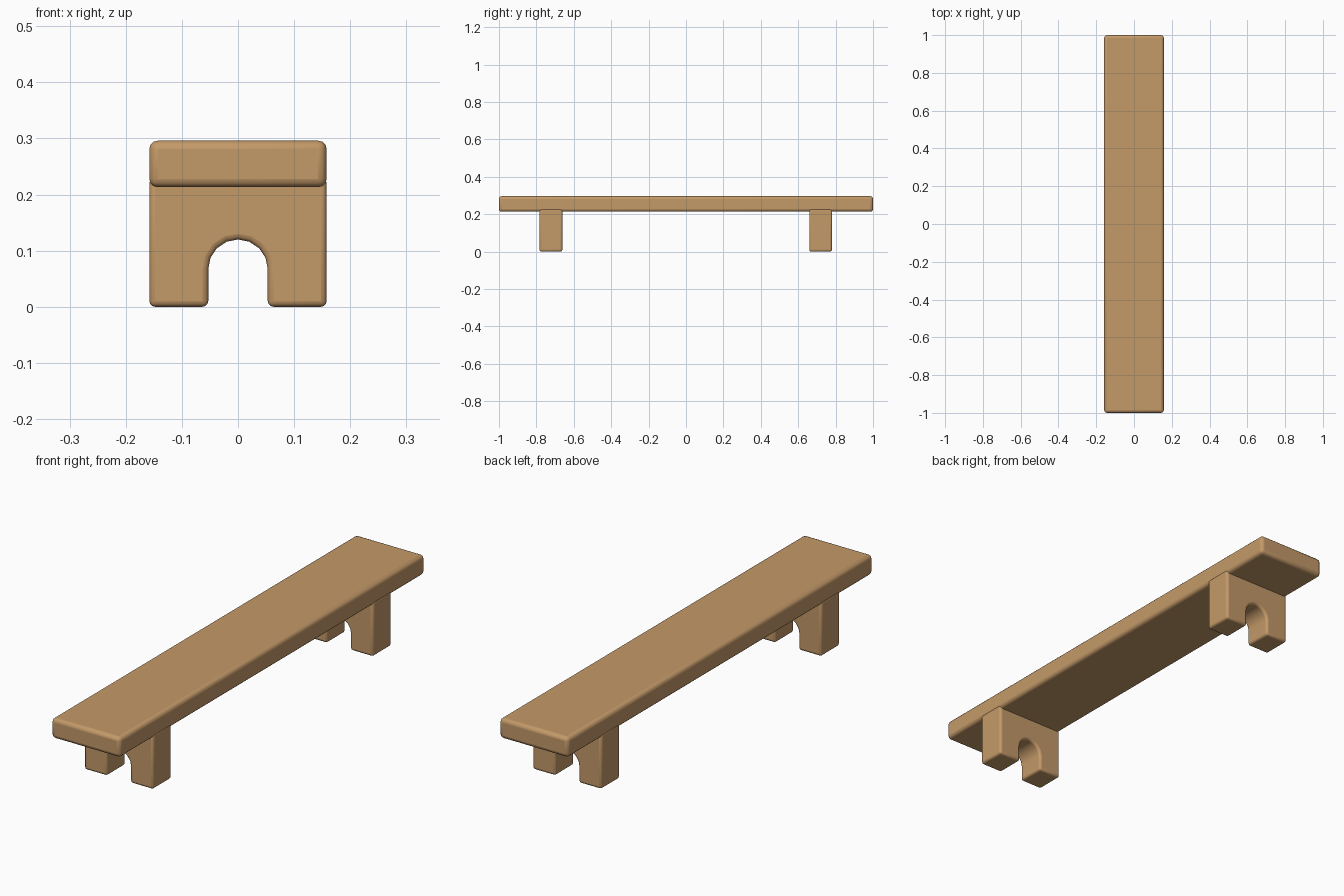
import bpy, bmesh, math

if "Cube" in bpy.data.objects:
    bpy.data.objects.remove(bpy.data.objects["Cube"])

wood = bpy.data.materials.new("wood")
wood.diffuse_color = (0.55, 0.32, 0.14, 1)
wood.use_nodes = True
wood.node_tree.nodes["Principled BSDF"].inputs["Base Color"].default_value = wood.diffuse_color


def plank(name, profile, y0, y1, bevel):
    """Extrude an x-z profile along y and round its sharp edges."""
    bm = bmesh.new()
    face = bm.faces.new([bm.verts.new((x, y0, z)) for x, z in profile])
    ext = bmesh.ops.extrude_face_region(bm, geom=[face])
    moved = [v for v in ext["geom"] if isinstance(v, bmesh.types.BMVert)]
    bmesh.ops.translate(bm, verts=moved, vec=(0, y1 - y0, 0))
    bmesh.ops.recalc_face_normals(bm, faces=bm.faces)
    mesh = bpy.data.meshes.new(name)
    bm.to_mesh(mesh)
    bm.free()
    mesh.materials.append(wood)
    ob = bpy.data.objects.new(name, mesh)
    bpy.context.collection.objects.link(ob)
    mod = ob.modifiers.new("rounding", "BEVEL")
    mod.width = bevel
    mod.segments = 3
    mod.limit_method = "ANGLE"
    mod.angle_limit = math.radians(40)
    bpy.ops.object.select_all(action="DESELECT")
    ob.select_set(True)
    bpy.context.view_layer.objects.active = ob
    bpy.ops.object.shade_smooth_by_angle(angle=math.radians(40))
    return ob


W = 0.158

# seat board
plank("seat", [(-W, 0.213), (W, 0.213), (W, 0.296), (-W, 0.296)], -1, 1, 0.015)

# two legs with an arched cut-out
R, cz = 0.053, 0.067
arch = [(R * math.cos(math.pi * i / 8), cz + R * math.sin(math.pi * i / 8))
        for i in range(9)]
leg = ([(-W, 0.23), (-W, 0), (-R, 0)] + arch[::-1] + [(R, 0), (W, 0), (W, 0.23)])
for name, y in (("front_leg", -0.722), ("back_leg", 0.72)):
    plank(name, leg, y - 0.061, y + 0.061, 0.01)
